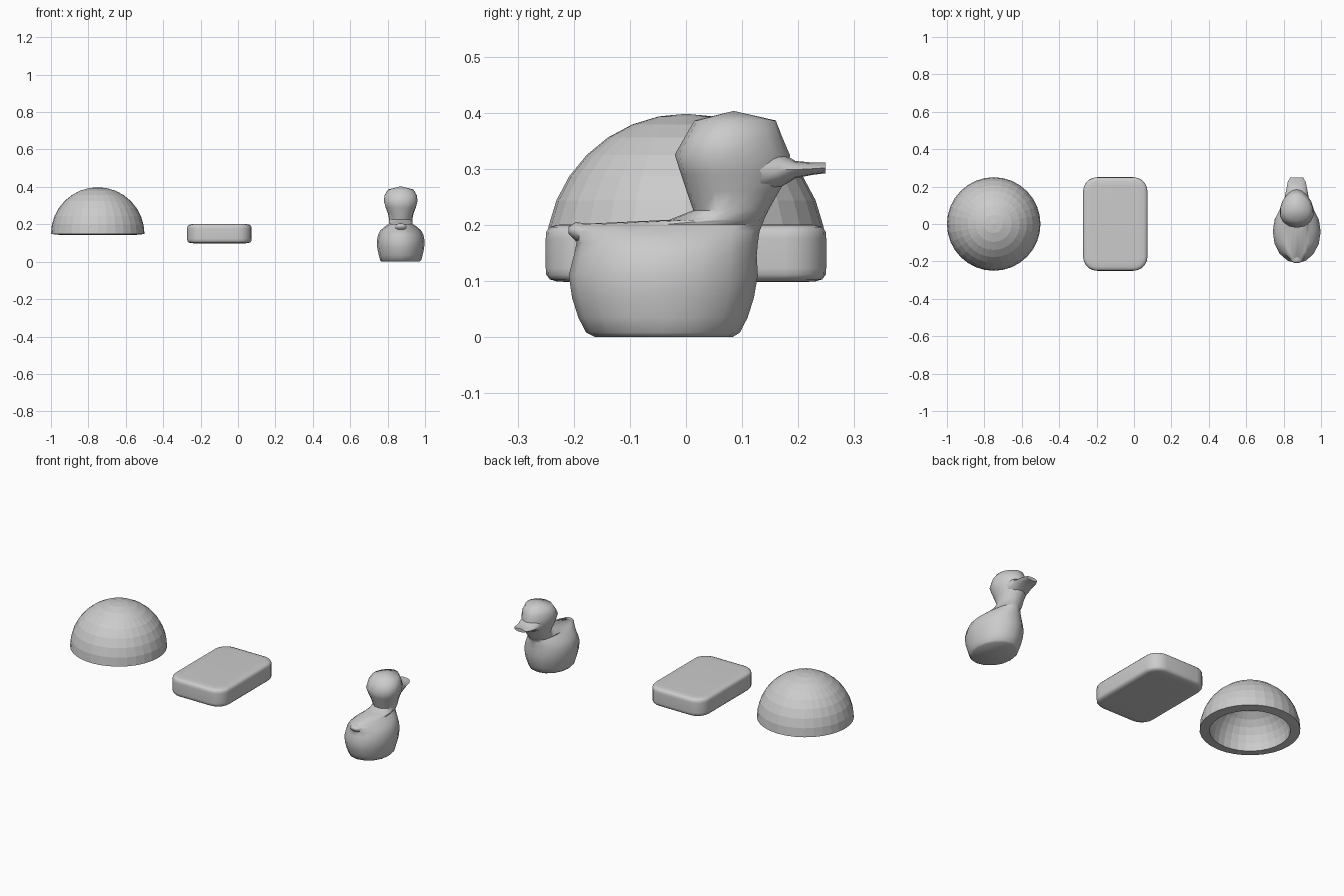
import bpy, bmesh, math

if "Cube" in bpy.data.objects:
    bpy.data.objects.remove(bpy.data.objects["Cube"])


def make_object(name, bm, smooth_angle=None):
    bmesh.ops.recalc_face_normals(bm, faces=bm.faces)
    mesh = bpy.data.meshes.new(name)
    bm.to_mesh(mesh)
    bm.free()
    ob = bpy.data.objects.new(name, mesh)
    bpy.context.collection.objects.link(ob)
    bpy.ops.object.select_all(action='DESELECT')
    ob.select_set(True)
    bpy.context.view_layer.objects.active = ob
    if smooth_angle:
        bpy.ops.object.shade_smooth_by_angle(angle=math.radians(smooth_angle))
    return ob


def loft(bm, rings, top=None):
    # Skin a stack of closed rings, with flat or pointed end
    loops = [[bm.verts.new(p) for p in ring] for ring in rings]
    n = len(loops[0])
    for a, b in zip(loops, loops[1:]):
        for i in range(n):
            j = (i + 1) % n
            bm.faces.new((a[i], a[j], b[j], b[i]))
    bm.faces.new(loops[0][::-1])
    if top:
        tip = bm.verts.new(top)
        for i in range(n):
            bm.faces.new((loops[-1][i], loops[-1][(i + 1) % n], tip))
    else:
        bm.faces.new(loops[-1])


# Hollow dome: thickened half sphere with a flat-shaded shell
bm = bmesh.new()
bmesh.ops.create_uvsphere(bm, u_segments=32, v_segments=16, radius=0.25)
bmesh.ops.delete(bm, geom=[v for v in bm.verts if v.co.z < -0.01], context='VERTS')
dome = make_object("hollow_dome", bm)
# open shell: ensure the normals point outwards before thickening
if dome.data.polygons[0].normal.dot(dome.data.polygons[0].center) < 0:
    dome.data.flip_normals()
dome.location = (-0.75, 0, 0.148)
shell = dome.modifiers.new("shell", 'SOLIDIFY')
shell.thickness = 0.05
shell.offset = -1


# Soap bar: stacked rounded rectangles
def rounded_rect(z, inset, cx=-0.1, hx=0.172, hy=0.25, radius=0.075):
    r = max(radius - inset, 0.012)
    pts = []
    for k, (sx, sy) in enumerate(((1, 1), (-1, 1), (-1, -1), (1, -1))):
        for s in range(6):
            a = math.pi / 2 * (k + s / 5)
            pts.append((cx + sx * (hx - inset - r) + r * math.cos(a),
                        sy * (hy - inset - r) + r * math.sin(a), z))
    return pts


half = [(0.0, 0.045), (0.001, 0.02), (0.005, 0.007), (0.013, 0.001), (0.025, 0.0)]
levels = [(0.098 + d, i) for d, i in half] + [(0.201 - d, i) for d, i in reversed(half)]
bm = bmesh.new()
loft(bm, [rounded_rect(z, i) for z, i in levels])
make_object("soap_bar", bm, 60)

# Toy duck body, neck and head: egg-shaped rings
DUCK_X = 0.87


def egg(z, y0, y1, hw, k=0.0, n=16):
    ring = []
    for i in range(n):
        a = 2 * math.pi * i / n
        s = math.sin(a)
        ring.append((DUCK_X + hw * math.cos(a) * (1 - k * s),
                     (y0 + y1) / 2 + (y1 - y0) / 2 * s, z))
    return ring


sections = [
    (0.000, -0.162, 0.083, 0.102, 0), (0.008, -0.178, 0.096, 0.110, 0),
    (0.035, -0.192, 0.110, 0.117, 0), (0.070, -0.203, 0.121, 0.125, 0),
    (0.110, -0.209, 0.128, 0.128, 0), (0.145, -0.200, 0.126, 0.121, 0),
    (0.168, -0.195, 0.128, 0.108, 0), (0.188, -0.207, 0.131, 0.085, -0.1),
    (0.201, -0.200, 0.136, 0.064, -0.15), (0.209, -0.030, 0.139, 0.063, 0),
    (0.226, 0.013, 0.147, 0.062, 0), (0.260, 0.001, 0.166, 0.069, 0.1),
    (0.290, -0.009, 0.184, 0.081, 0.2), (0.325, -0.020, 0.185, 0.090, 0.2),
    (0.355, -0.003, 0.172, 0.086, 0.2), (0.386, 0.015, 0.160, 0.068, 0.15),
]
bm = bmesh.new()
loft(bm, [egg(*s) for s in sections], top=(DUCK_X, 0.085, 0.403))
make_object("duck_body", bm, 60)


# Tail: small upturned cone at the back
def upright_oval(y, z0, z1, hw, n=12):
    return [(DUCK_X + hw * math.cos(2 * math.pi * i / n), y,
             (z0 + z1) / 2 + (z1 - z0) / 2 * math.sin(2 * math.pi * i / n))
            for i in range(n)]


bm = bmesh.new()
loft(bm, [upright_oval(-0.10, 0.14, 0.206, 0.06), upright_oval(-0.16, 0.155, 0.2, 0.05),
          upright_oval(-0.197, 0.172, 0.205, 0.03), upright_oval(-0.209, 0.184, 0.197, 0.013)])
make_object("duck_tail", bm, 60)

# Beak: flattened ovals tapering forward
bm = bmesh.new()
loft(bm, [upright_oval(0.13, 0.25, 0.345, 0.066), upright_oval(0.165, 0.265, 0.332, 0.06),
          upright_oval(0.195, 0.283, 0.314, 0.054), upright_oval(0.225, 0.289, 0.311, 0.048),
          upright_oval(0.249, 0.292, 0.311, 0.034)])
make_object("duck_beak", bm, 60)
